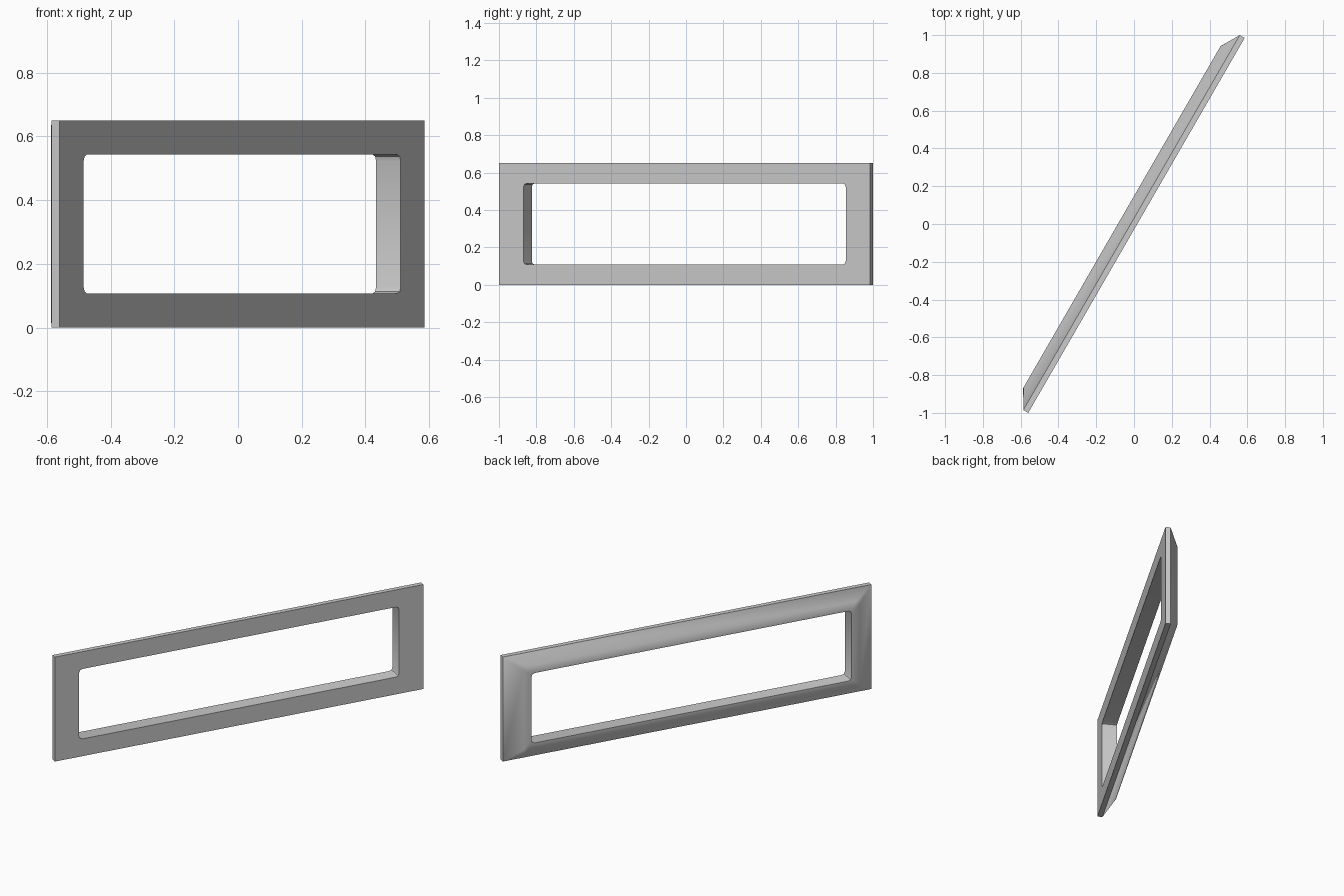
import bpy
import bmesh
from math import cos, sin, pi, radians

cube = bpy.data.objects.get("Cube")
if cube:
    bpy.data.objects.remove(cube, do_unlink=True)

HEIGHT = 0.65
STEPS = 2  # segments per rounded corner

grey = bpy.data.materials.new("plain grey")
grey.use_nodes = True
colour = (0.6, 0.6, 0.6, 1)
grey.diffuse_color = colour
grey.node_tree.nodes["Principled BSDF"].inputs["Base Color"].default_value = colour

bm = bmesh.new()


def rounded_loop(half_length, half_height, depth, radius):
    """Rectangle in the frame's plane, with the same vertex count for any radius."""
    loop = []
    for quarter, (sx, sz) in enumerate([(1, 1), (-1, 1), (-1, -1), (1, -1)]):
        for step in range(STEPS + 1):
            a = (quarter + step / STEPS) * pi / 2
            x = sx * (half_length - radius) + radius * cos(a)
            z = sz * (half_height - radius) + radius * sin(a)
            loop.append(bm.verts.new((x, depth, z + HEIGHT / 2)))
    return loop


# Cross-section of the frame: rim, sloped back, flat lip, opening
loops = [
    rounded_loop(1.146, HEIGHT / 2, -0.015, 0),
    rounded_loop(1.146, HEIGHT / 2, 0.015, 0),
    rounded_loop(1.045, 0.267, 0.074, 0.02),
    rounded_loop(0.995, 0.2175, 0.074, 0.02),
    rounded_loop(0.995, 0.2175, -0.015, 0.02),
]
for i, a in enumerate(loops):
    b = loops[(i + 1) % len(loops)]
    for j in range(len(a)):
        k = (j + 1) % len(a)
        bm.faces.new((a[j], a[k], b[k], b[j]))

# Sharp rim corners collapse to single points
bmesh.ops.remove_doubles(bm, verts=bm.verts[:], dist=0.0001)
bmesh.ops.recalc_face_normals(bm, faces=bm.faces[:])

mesh = bpy.data.meshes.new("window_frame")
bm.to_mesh(mesh)
bm.free()
mesh.materials.append(grey)

frame = bpy.data.objects.new("window_frame", mesh)
bpy.context.collection.objects.link(frame)
frame.rotation_euler.z = radians(60)

bpy.ops.object.select_all(action="DESELECT")
frame.select_set(True)
bpy.context.view_layer.objects.active = frame
bpy.ops.object.shade_smooth_by_angle(angle=radians(32))
